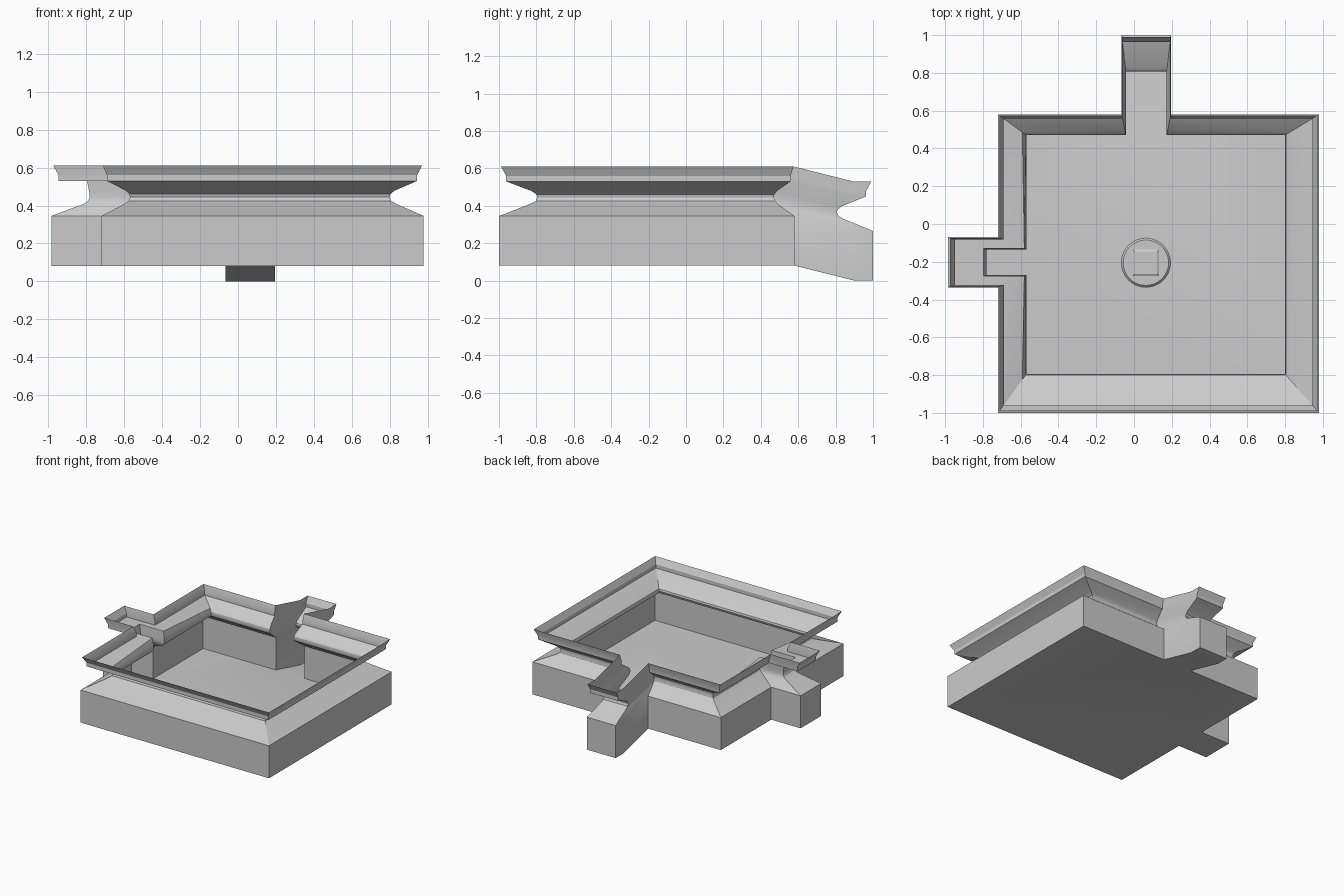
import bpy, bmesh, math

if "Cube" in bpy.data.objects:
    bpy.data.objects.remove(bpy.data.objects["Cube"])

# Wall profile: (inset fraction, z) on the main walls, then (fraction, z) on the left spur
LEVELS = [
    (0.00, .08, 0.00, .08),
    (0.00, .345, 0.00, .345),
    (0.82, .41, 0.86, .41),
    (0.96, .425, 0.96, .425),
    (1.00, .445, 1.00, .445),
    (0.98, .46, 0.98, .475),
    (0.86, .478, 0.93, .53),
    (0.19, .53, 0.19, .53),
    (0.19, .56, 0.19, .56),
    (0.05, .61, 0.05, .61),
]


def outline(t, z, tl, zl):
    """Square plan with a sinking rear channel and a level left spur."""
    xl, xr = -.72 + .15 * t, .98 - .18 * t
    y0, y1 = -1 + .205 * t, .58 - .11 * t
    xa, xb = -.065 + .022 * t, .195 - .022 * t      # rear channel sides
    yk, ye = y1 + .32, 1 - .193 * t                 # slope end, channel end
    xc, xe = -.72 + .15 * tl, -.985 + .203 * tl     # left spur mouth and end
    ya, yb = -.07 - .065 * tl, -.335 + .065 * tl
    d = z - .08
    return [(xl, y0, z), (xr, y0, z), (xr, y1, z),
            (xb, y1, z), (xb, yk, d), (xb, ye, d),
            (xa, ye, d), (xa, yk, d), (xa, y1, z),
            (xl, y1, z),
            (xc, ya, zl), (xe, ya, zl), (xe, yb, zl), (xc, yb, zl)]


def finish(bm, name):
    me = bpy.data.meshes.new(name)
    bm.to_mesh(me)
    bm.free()
    ob = bpy.data.objects.new(name, me)
    bpy.context.collection.objects.link(ob)
    return ob


# Basin shell: one sheet lofted through the profile, closed by a floor
bm = bmesh.new()
rings = [[bm.verts.new(p) for p in outline(*lv)] for lv in LEVELS]
n = len(rings[0])
for lo, hi in zip(rings, rings[1:]):
    for i in range(n):
        j = (i + 1) % n
        bm.faces.new((lo[i], lo[j], hi[j], hi[i]))
for ids in ([0, 1, 2, 3, 8, 9, 10, 11, 12, 13], [3, 4, 7, 8], [4, 5, 6, 7]):
    bm.faces.new([rings[0][i] for i in reversed(ids)])
shell = finish(bm, "basin_shell")
bpy.context.view_layer.objects.active = shell
shell.select_set(True)
bpy.ops.object.shade_smooth_by_angle(angle=math.radians(25))


def low_plate(name, sides, r_bottom, r_top, z, h, turn=0):
    """Thin tapered plate on the basin floor."""
    b = bmesh.new()
    bmesh.ops.create_cone(b, cap_ends=True, segments=sides,
                          radius1=r_bottom, radius2=r_top, depth=h)
    ob = finish(b, name)
    ob.location = (.063, -.205, z + h / 2)
    ob.rotation_euler.z = turn
    return ob


# Round floor drain with its square centre
low_plate("drain_disc", 48, .13, .12, .081, .01)
low_plate("drain_square", 4, .07 * math.sqrt(2), .06 * math.sqrt(2), .091, .006, math.pi / 4)
